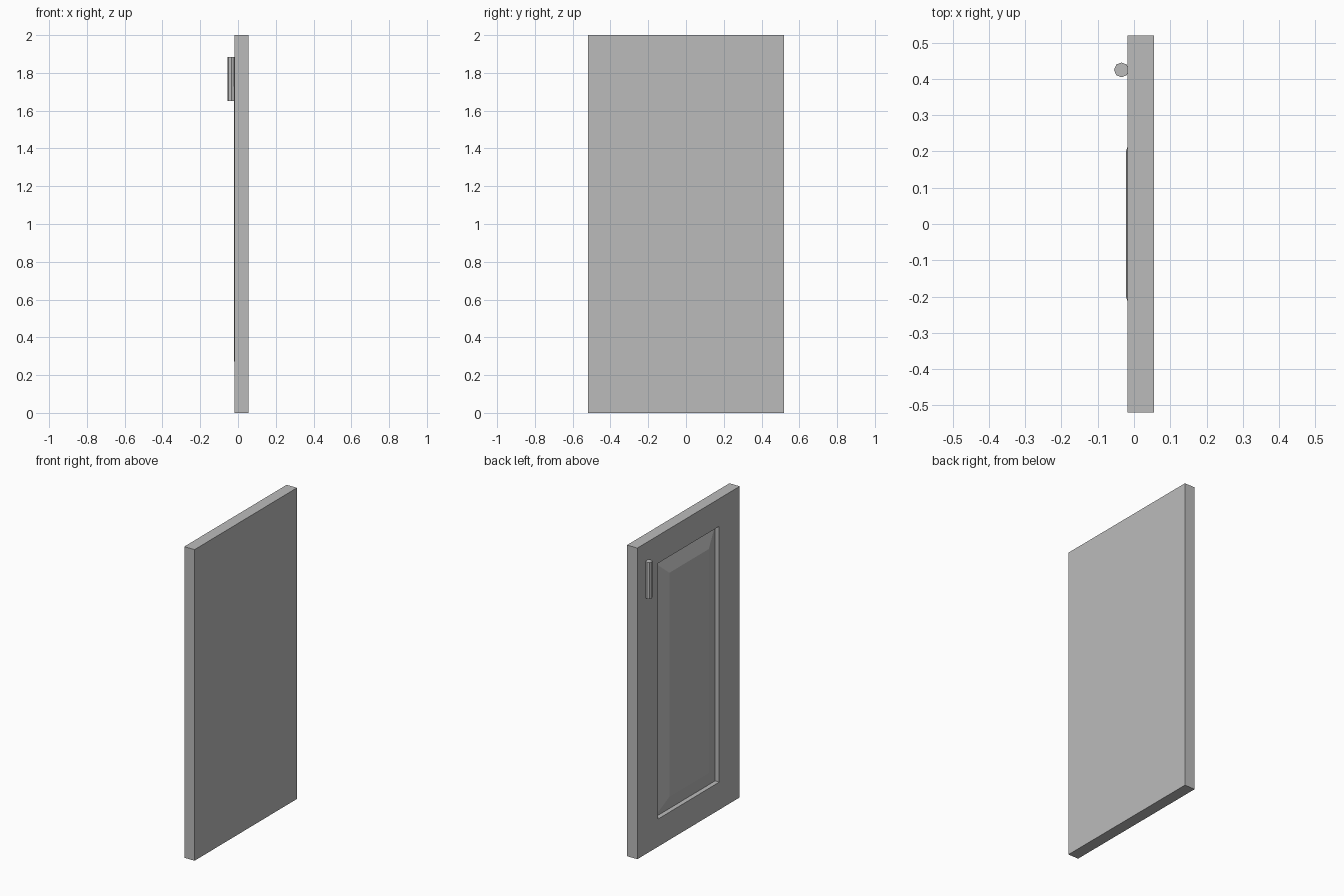
import bpy
import bmesh

# Remove the default cube
cube = bpy.data.objects.get("Cube")
if cube:
    bpy.data.objects.remove(cube, do_unlink=True)

HEIGHT = 2.0
HALF_W = 0.52
BACK_X, FACE_X = 0.055, -0.018
FLOOR_X, RAISED_X = 0.011, -0.022
OPEN_Y, OPEN_Z = 0.312, 0.822      # half size of the recess
RAISED_Y, RAISED_Z = 0.2, 0.72     # half size of the raised field

# One plain grey for the whole door
grey = bpy.data.materials.new("plain grey")
grey.use_nodes = True
colour = (0.5, 0.5, 0.5, 1.0)
grey.diffuse_color = colour
grey.node_tree.nodes["Principled BSDF"].inputs["Base Color"].default_value = colour


def add_object(name, bm):
    bmesh.ops.recalc_face_normals(bm, faces=bm.faces)
    mesh = bpy.data.meshes.new(name)
    bm.to_mesh(mesh)
    bm.free()
    mesh.materials.append(grey)
    obj = bpy.data.objects.new(name, mesh)
    bpy.context.collection.objects.link(obj)
    return obj


def ring(bm, x, half_y, half_z):
    """Rectangular loop of vertices in a plane of constant x."""
    mid = HEIGHT / 2
    corners = ((-1, -1), (1, -1), (1, 1), (-1, 1))
    return [bm.verts.new((x, a * half_y, mid + b * half_z)) for a, b in corners]


def stepped_panel(name, steps):
    """Closed solid bridging successive rectangular loops."""
    bm = bmesh.new()
    loops = [ring(bm, *s) for s in steps]
    for a, b in zip(loops, loops[1:]):
        for i in range(4):
            j = (i + 1) % 4
            bm.faces.new((a[i], a[j], b[j], b[i]))
    bm.faces.new(loops[0])
    bm.faces.new(loops[-1])
    return add_object(name, bm)


# Door slab with frame, recess walls and bevelled raised panel
stepped_panel("cabinet_door", [
    (BACK_X, HALF_W, HEIGHT / 2),
    (FACE_X, HALF_W, HEIGHT / 2),
    (FACE_X, OPEN_Y, OPEN_Z),
    (FLOOR_X, OPEN_Y, OPEN_Z),
    (RAISED_X, RAISED_Y, RAISED_Z),
])

# Eight-sided upright handle
bm = bmesh.new()
bmesh.ops.create_cone(bm, cap_ends=True, segments=8,
                      radius1=0.0205, radius2=0.0205, depth=0.235)
handle = add_object("handle", bm)
handle.location = (-0.0345, 0.425, 1.7675)
